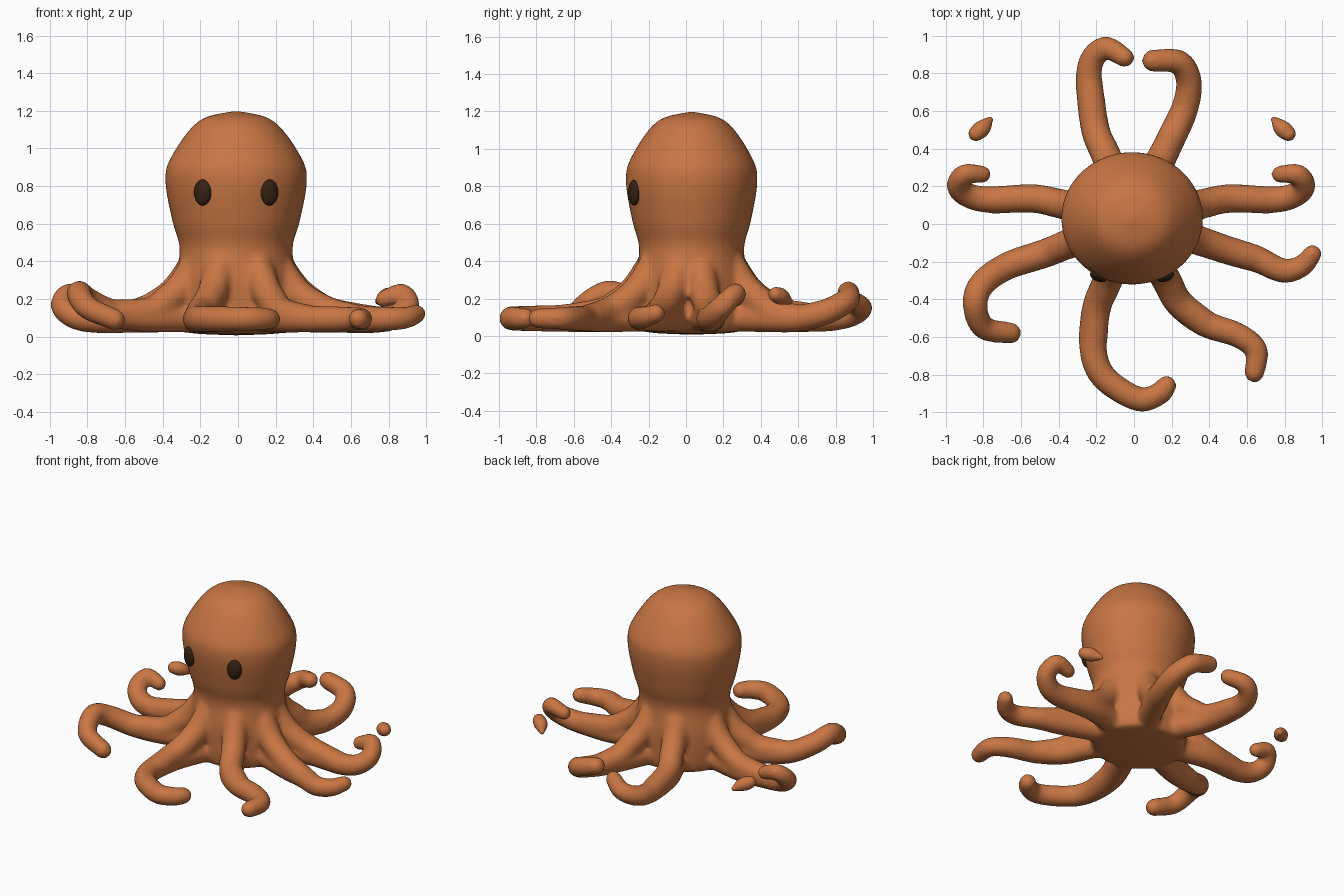
import bpy, bmesh, math
from mathutils import Vector, Matrix

if "Cube" in bpy.data.objects:
    bpy.data.objects.remove(bpy.data.objects["Cube"])


def material(name, rgb):
    m = bpy.data.materials.new(name)
    m.diffuse_color = (*rgb, 1)
    m.use_nodes = True
    m.node_tree.nodes["Principled BSDF"].inputs["Base Color"].default_value = m.diffuse_color
    return m


ORANGE = material("terracotta orange", (0.58, 0.18, 0.056))
DARK = material("dark brown", (0.035, 0.015, 0.006))
CENTRE = Vector((-0.01, 0.03, 0))


def smooth_path(points, steps=8):
    """Catmull-Rom samples through the points."""
    p = [Vector(q) for q in points]
    p = [2 * p[0] - p[1]] + p + [2 * p[-1] - p[-2]]
    out = []
    for i in range(1, len(p) - 2):
        a, b, c, d = p[i - 1:i + 3]
        for k in range(steps):
            t = k / steps
            out.append(0.5 * (2 * b + (c - a) * t + (2 * a - 5 * b + 4 * c - d) * t * t
                              + (3 * b - a - 3 * c + d) * t ** 3))
    return out + [p[-2]]


def skin(bm, rings):
    """Bridge a stack of vertex rings and cap both ends."""
    n = len(rings[0])
    for r0, r1 in zip(rings, rings[1:]):
        for k in range(n):
            j = (k + 1) % n
            bm.faces.new((r0[k], r0[j], r1[j], r1[k]))
    bm.faces.new(rings[0][::-1])
    bm.faces.new(rings[-1])


def tube(bm, points, radius, sides=20):
    """Round tube with ball ends; radius(t) is given along its length."""
    pos = smooth_path(points)
    last = len(pos) - 1
    rings, normal, old = [], None, None
    for i, q in enumerate(pos):
        tan = (pos[min(i + 1, last)] - pos[max(i - 1, 0)]).normalized()
        if normal is None:
            normal = tan.orthogonal().normalized()
        else:
            normal = (old.rotation_difference(tan) @ normal).normalized()
        old = tan
        side = tan.cross(normal)
        r = radius(i / last)
        rings.append([bm.verts.new(q + r * (normal * math.cos(a) + side * math.sin(a)))
                      for a in (math.tau * k / sides for k in range(sides))])
    skin(bm, rings)
    for t in (0, 1):
        bmesh.ops.create_uvsphere(bm, u_segments=20, v_segments=12, radius=radius(t),
                                  matrix=Matrix.Translation(pos[t * last]))


def arm(bm, tip, *points):
    """Arm lying on the ground (or lifted by z), with a shoulder sloping up to the neck."""
    pts = [Vector((*p, 0.094)) if len(p) == 2 else Vector(p) for p in points]
    out = pts[0] - CENTRE
    out.z = 0
    ground = Vector((0, 0, 0.1))
    tube(bm, [CENTRE + out * s + ground for s in (.2, .62)] + pts,
         lambda t: .08 + (tip - .08) * t ** 1.7)
    d = out.normalized()
    tube(bm, [CENTRE + d * r + Vector((0, 0, z)) for r, z in ((.2, .42), (.31, .265), (.4, .19))]
         + [pts[0] + Vector((0, 0, .035)), pts[1]], lambda t: .085 - .011 * t)


def finish(bm, name, mat, voxel=None, relax=0):
    bmesh.ops.recalc_face_normals(bm, faces=bm.faces)
    me = bpy.data.meshes.new(name)
    bm.to_mesh(me)
    bm.free()
    ob = bpy.data.objects.new(name, me)
    bpy.context.collection.objects.link(ob)
    if voxel:  # fuse the overlapping parts into one soft skin
        r = ob.modifiers.new("fuse", 'REMESH')
        r.mode, r.voxel_size = 'VOXEL', voxel
        s = ob.modifiers.new("soften", 'SMOOTH')
        s.factor, s.iterations = 0.5, relax
        dg = bpy.context.evaluated_depsgraph_get()
        new = bpy.data.meshes.new_from_object(ob.evaluated_get(dg))
        ob.modifiers.clear()
        ob.data = new
    ob.data.materials.clear()
    ob.data.materials.append(mat)
    for f in ob.data.polygons:
        f.use_smooth = True
        f.material_index = 0


# Head, neck and foot: one turned profile, slightly shallower in depth
body = bmesh.new()
profile = smooth_path([(0, 1.203), (.2, 1.145), (.348, .95), (.376, .82), (.338, .61),
                       (.3, .47), (.32, .28), (.31, .06), (.25, .02), (0, .006)], 6)
skin(body, [[body.verts.new(CENTRE + Vector((max(q.x, .001) * math.cos(a),
                                             max(q.x, .001) * math.sin(a) * .935, q.y)))
             for a in (math.tau * k / 64 for k in range(64))] for q in profile])

# Back arms
arm(body, .054, (-.205, .5), (-.238, .74), (-.225, .87, .11), (-.15, .937, .15), (-.05, .885, .19))
arm(body, .06, (.2, .46), (.265, .6), (.293, .75, .13), (.24, .86, .19), (.1, .868, .235))
# Side arms, curled up, nearly mirrored
for s, off in ((1, 0), (-1, -.03)):
    arm(body, .048, *[(s * x + off, y, z) for x, y, z in (
        (.5, .135, .095), (.72, .128, .09), (.84, .147, .108), (.905, .2, .165),
        (.87, .265, .228), (.775, .264, .2))])
# Front arms
arm(body, .058, (-.47, -.155, .1), (-.66, -.217, .122), (-.8, -.31, .19), (-.845, -.42, .23),
    (-.8, -.55, .155), (-.655, -.58, .09))
arm(body, .056, (-.2, -.45), (-.218, -.66), (-.16, -.815), (.02, -.93), (.13, -.905), (.172, -.86))
arm(body, .055, (.24, -.42), (.38, -.53), (.55, -.59), (.65, -.67), (.64, -.79))
arm(body, .052, (.5, -.14), (.65, -.185), (.79, -.248), (.89, -.225, .1), (.948, -.16, .12))
finish(body, "octopus_body", ORANGE, 0.014, 14)

# Loose teardrop tips floating behind the side arms
for name, s, off in (("loose_tip_right", 1, 0), ("loose_tip_left", -1, -.02)):
    bm = bmesh.new()
    tube(bm, [(s * .745 + off, .555, .185), (s * .78 + off, .515, .207), (s * .82 + off, .48, .222)],
         lambda t: .018 + .028 * math.sin(t * 2.2))
    finish(bm, name, ORANGE, 0.008, 6)

# Eyes: flattened upright ovals set into the head
for name, x in (("eye_right", .167), ("eye_left", -.188)):
    bm = bmesh.new()
    yaw = math.atan2(x - CENTRE.x, .36)
    bmesh.ops.create_uvsphere(bm, u_segments=32, v_segments=20, radius=1,
                              matrix=Matrix.Translation((x, -.278, .766))
                              @ Matrix.Rotation(yaw * .8, 4, 'Z')
                              @ Matrix.Diagonal((.048, .028, .069, 1)))
    finish(bm, name, DARK)
